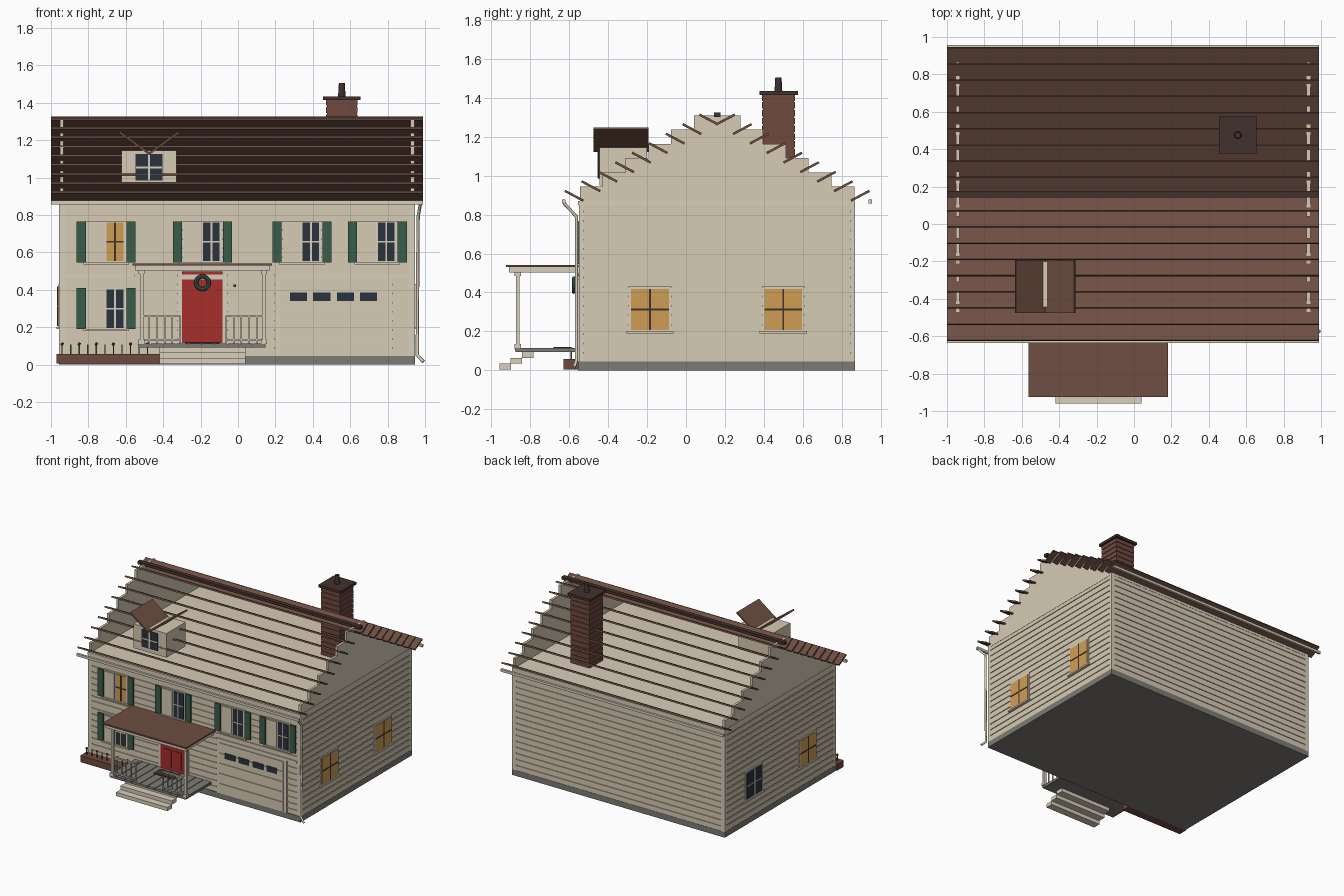
import bpy, bmesh, math
from mathutils import Matrix, Vector

if "Cube" in bpy.data.objects:
    bpy.data.objects.remove(bpy.data.objects["Cube"])


def lin(c):
    c /= 255
    return c / 12.92 if c <= 0.04045 else ((c + 0.055) / 1.055) ** 2.4


def mat(name, r, g, b):
    m = bpy.data.materials.new(name)
    m.diffuse_color = (lin(r), lin(g), lin(b), 1)
    m.use_nodes = True
    m.node_tree.nodes["Principled BSDF"].inputs["Base Color"].default_value = m.diffuse_color
    return m


CREAM = mat("cream_siding", 214, 203, 180)
TRIM = mat("pale_trim", 216, 207, 187)
ROOF = mat("roof_brown", 110, 78, 66)
BRICK = mat("brick", 112, 74, 63)
DARK = mat("dark_brown", 66, 50, 45)
GRAY = mat("stone_gray", 125, 123, 117)
GLASS = mat("dark_glass", 42, 50, 62)
GREEN = mat("shutter_green", 58, 92, 74)
LIT = mat("lit_glass", 208, 158, 84)
RED = mat("door_red", 166, 46, 42)


def finish(name, bm, m):
    bmesh.ops.recalc_face_normals(bm, faces=bm.faces)
    me = bpy.data.meshes.new(name)
    bm.to_mesh(me)
    bm.free()
    me.materials.append(m)
    ob = bpy.data.objects.new(name, me)
    bpy.context.collection.objects.link(ob)
    return ob


def add_box(bm, x0, x1, y0, y1, z0, z1, rot=Matrix()):
    mid = Vector(((x0 + x1) / 2, (y0 + y1) / 2, (z0 + z1) / 2))
    size = Matrix.Diagonal((abs(x1 - x0), abs(y1 - y0), abs(z1 - z0), 1))
    bmesh.ops.create_cube(bm, size=1, matrix=Matrix.Translation(mid) @ rot @ size)


def boxes(name, m, *items):
    bm = bmesh.new()
    for it in items:
        add_box(bm, *it)
    return finish(name, bm, m)


def cyl(name, m, x, y, z0, z1, r0, r1, n=12):
    bm = bmesh.new()
    bmesh.ops.create_cone(bm, cap_ends=True, segments=n, radius1=r0, radius2=r1, depth=z1 - z0,
                          matrix=Matrix.Translation((x, y, (z0 + z1) / 2)))
    return finish(name, bm, m)


X0, X1, Y0, Y1, TOP, MID = -0.957, 0.947, -0.55, 0.87, 0.87, 0.16

# Foundation and wall core
boxes("foundation", GRAY, (X0, X1, Y0 - 0.004, Y1, 0, 0.045))
boxes("wall_core", CREAM, (X0 + .008, X1 - .008, Y0 + .008, Y1 - .008, 0.045, TOP))
# Siding courses with narrow grooves
N = 17
p = (TOP - 0.045) / N
boxes("siding", CREAM, *[(X0 + .002, X1 - .002, Y0 + .002, Y1 - .002, .045 + i * p, .045 + (i + .8) * p)
                         for i in range(N)])
# Corner boards, frieze and front band
cw = 0.035
boxes("corner_boards", TRIM, *[(x, x + cw, y, y + .025, .04, TOP)
                               for x in (X0, X1 - cw) for y in (Y0, Y1 - .025)])
boxes("frieze", TRIM, (X0, X1, Y0 - .004, Y1, .85, TOP))
boxes("front_band", TRIM, (X0 + cw, -0.55, Y0 - .006, Y0 + .01, .465, .485),
      (0.82, X1 - cw, Y0 - .006, Y0 + .01, .465, .485))

# Stepped gable walls
step = 0.0735
for name, gx in (("left_gable", X0 + .004), ("right_gable", X1 - .024)):
    boxes(name, CREAM, *[(gx, gx + .02, MID - h, MID + h, TOP + (5 - i) * step, TOP + (6 - i) * step)
                         for i in range(6) for h in [.12 + .117 * i]])

# Roof slats, tilted up towards the eaves, mirrored about the ridge
for name, s in (("front_roof_slats", 1), ("back_roof_slats", -1)):
    bm = bmesh.new()
    for i in range(9):
        y = MID + s * (-0.735 + .0865 * i)
        z = 0.897 + .049 * i
        add_box(bm, -1, .99, y - .054, y + .054, z - .006, z + .006,
                Matrix.Rotation(-s * math.radians(28), 4, 'X'))
    finish(name, bm, ROOF)
boxes("ridge_cap", DARK, (-1, .99, MID - .017, MID + .017, 1.303, 1.326))

# Gutters and downspout
boxes("gutters", TRIM, (-1, .99, -.637, -.619, .857, .877), (-1, .99, .939, .957, .857, .877))
cu = bpy.data.curves.new("downspout", 'CURVE')
cu.dimensions = '3D'
cu.bevel_depth = 0.009
cu.bevel_resolution = 1
cu.use_fill_caps = True
path = [(.975, -.628, .86), (.963, -.563, .79), (.958, -.563, .05), (.992, -.575, .015)]
sp = cu.splines.new('POLY')
sp.points.add(len(path) - 1)
for q, c in zip(sp.points, path):
    q.co = (*c, 1)
cu.materials.append(TRIM)
bpy.context.collection.objects.link(bpy.data.objects.new("downspout", cu))

# Chimney with brick courses, cap and flue
boxes("chimney", BRICK, (.475, .635, .395, .555, .86, 1.42),
      *[(.47, .64, .39, .56, .865 + i * .04, .898 + i * .04) for i in range(14)])
boxes("chimney_cap", DARK, (.455, .655, .377, .577, 1.415, 1.435))
cyl("chimney_flue", DARK, .555, .475, 1.435, 1.505, .02, .016)


# Windows: u runs along the wall, d is the depth out from it
def on_wall(wall, u0, u1, d0, d1, z0, z1):
    if wall == "front":
        return (u0, u1, Y0 - d1, Y0 - d0, z0, z1)
    if wall == "right":
        return (X1 + d0, X1 + d1, u0, u1, z0, z1)
    return (X0 - d1, X0 - d0, u0, u1, z0, z1)


def sash(name, wall, a, b, z0, z1, glass, d):
    bar = DARK if glass is LIT else TRIM
    m, zm = (a + b) / 2, (z0 + z1) / 2
    boxes(name + "_glass", glass, on_wall(wall, a, b, d - .006, d, z0, z1))
    boxes(name + "_bars", bar, on_wall(wall, m - .005, m + .005, d, d + .003, z0, z1),
          on_wall(wall, a, b, d, d + .003, zm - .004, zm + .004))


def front_window(name, c, z0, glass):
    z1 = z0 + .213
    boxes(name + "_frame", TRIM, on_wall("front", c - .108, c + .108, -.01, .003, z0 - .005, z1 + .005),
          on_wall("front", c - .122, c + .122, -.01, .014, z0 - .014, z0 - .003))
    boxes(name + "_panel", CREAM, on_wall("front", c - .1, c - .01, 0, .01, z0 + .004, z1 - .004))
    sash(name, "front", c + .003, c + .092, z0 + .004, z1 - .004, glass, .008)
    boxes(name + "_shutters", GREEN, *[on_wall("front", c + a, c + a + .049, -.005, .012, z0 - .003, z1 + .003)
                                       for a in (-.158, .109)])


for i, (c, z, g) in enumerate([(-.705, .55, LIT), (-.19, .55, GLASS), (.342, .55, GLASS),
                               (.745, .55, GLASS), (-.705, .193, GLASS)]):
    front_window("front_window_%d" % (i + 1), c, z, g)

for wall, c, g in (("right", -.185, LIT), ("right", .5, LIT), ("left", -.185, LIT), ("left", .5, GLASS)):
    n = "%s_window_%s" % (wall, "front" if c < 0 else "back")
    boxes(n + "_frame", TRIM, on_wall(wall, c - .11, c + .11, -.01, .004, .195, .43),
          on_wall(wall, c - .122, c + .122, -.01, .014, .19, .202))
    sash(n, wall, c - .097, c + .097, .207, .418, g, .007)

# Front door with panels, frame, wreath and bell
boxes("door_frame", TRIM, (-.325, -.055, Y0 - .006, Y0 + .01, .1, .485))
boxes("front_door", RED, (-.3, -.083, Y0 - .012, Y0, .115, .455), (-.3, -.083, Y0 - .012, Y0, .483, .497))
boxes("door_panels", RED, *[(x, x + .07, Y0 - .018, Y0, z, z + h) for x in (-.27, -.183)
                            for z, h in ((.14, .14), (.31, .12))])
bpy.ops.mesh.primitive_torus_add(major_segments=20, minor_segments=8, major_radius=.034, minor_radius=.011,
                                 location=(-.19, Y0 - .026, .438), rotation=(math.pi / 2, 0, 0))
wreath = bpy.context.object
wreath.name = "wreath"
wreath.data.materials.append(GREEN)
boxes("door_bell", DARK, (-.023, -.011, Y0 - .012, Y0, .415, .428))

# Garage door with panels and window strip
boxes("garage_frame", TRIM, (.195, .825, Y0 - .006, Y0 + .01, .045, .485))
boxes("garage_door", CREAM, *[(.225, .795, Y0 - .012, Y0, .05 + i * .082, .126 + i * .082) for i in range(5)])
boxes("garage_windows", GLASS, *[(x, x + .092, Y0 - .016, Y0, .34, .386) for x in (.277, .402, .528, .652)])

# Porch floor, mat, steps
boxes("porch_floor", GRAY, (-.532, .147, -.876, -.55, .093, .108),
      *[(-.535 + i * .0686, -.535 + i * .0686 + .063, -.88, -.55, .1, .114) for i in range(10)])
boxes("door_mat", DARK, (-.28, -.1, -.68, -.59, .114, .12))
boxes("porch_steps", TRIM, *[(-.42, .04, -.96 + i * .058, -.9 + i * .058, .004 + i * .03, .034 + i * .03)
                             for i in range(3)])
# Porch posts and front railing
for n, x in (("left_post", -.515), ("right_post", .14)):
    boxes(n, TRIM, (x - .01, x + .01, -.875, -.855, .11, .505),
          (x - .016, x + .016, -.881, -.849, .11, .135), (x - .016, x + .016, -.881, -.849, .485, .505))
for n, a, b in (("left_railing", -.515, -.31), ("right_railing", -.065, .14)):
    boxes(n, TRIM, (a, b, -.872, -.858, .255, .265), (a, b, -.872, -.858, .128, .137),
          *[(a + .041 * i - .004, a + .041 * i + .004, -.869, -.861, .113, .26) for i in range(6)])
# Porch roof
boxes("porch_beam", TRIM, (-.55, .17, -.91, -.55, .503, .53))
boxes("porch_roof", ROOF, (-.565, .182, -.925, -.55, .53, .542))

# Flower bed
boxes("planter", BRICK, (-.97, -.42, -.63, -.55, .005, .058))
xs = [-.94 + i * .0456 for i in range(11)]
boxes("flower_stems", GREEN, *[(x - .003, x + .003, -.593, -.587, .055, .108) for x in xs])
bm = bmesh.new()
for x in xs[::2]:
    bmesh.ops.create_icosphere(bm, subdivisions=1, radius=.01, matrix=Matrix.Translation((x, -.59, .11)))
finish("flower_heads", bm, RED)

# Dormer with inward-tilted roof panels
DX = -.475
boxes("dormer", CREAM, (DX - .147, DX + .147, -.445, -.2, .95, 1.145))
boxes("dormer_glass", GLASS, (DX - .072, DX + .072, -.452, -.44, .985, 1.125))
boxes("dormer_bars", TRIM, (DX - .005, DX + .005, -.456, -.45, .985, 1.125),
      (DX - .072, DX + .072, -.456, -.45, 1.05, 1.06))
bm = bmesh.new()
for s in (-1, 1):
    add_box(bm, DX + s * .078 - .1, DX + s * .078 + .1, -.475, -.193, 1.179, 1.191,
            Matrix.Rotation(-s * math.radians(36), 4, 'Y'))
finish("dormer_roof", bm, ROOF)
